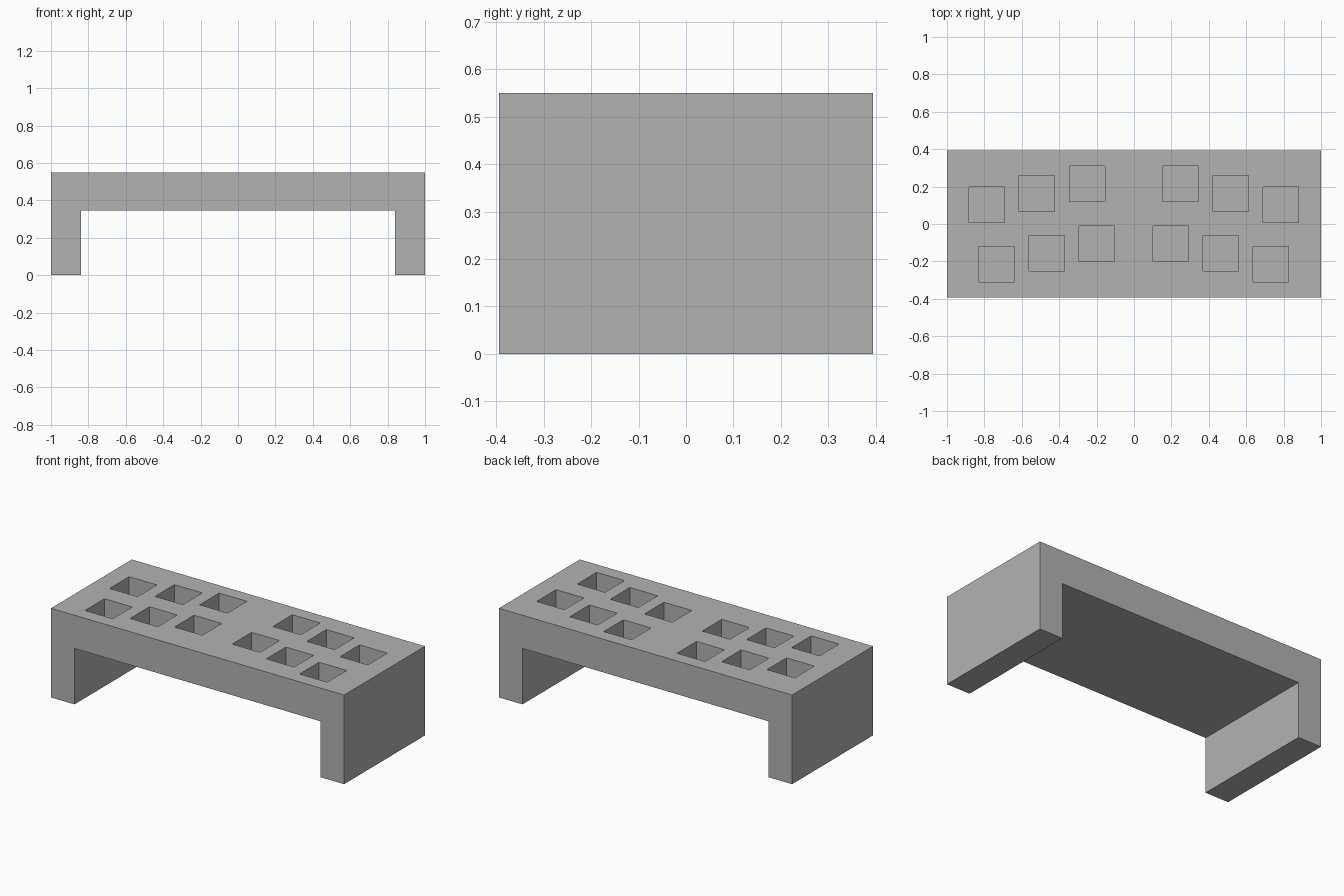
import bpy
import bmesh
from mathutils import Matrix, Vector

cube = bpy.data.objects.get("Cube")
if cube:
    bpy.data.objects.remove(cube, do_unlink=True)

HEIGHT, UNDERSIDE = 0.55, 0.345
HALF_DEPTH, LEG_INNER = 0.394, 0.84
POCKET, POCKET_DEPTH = 0.19, 0.16

grey = bpy.data.materials.new("plain grey")
grey.use_nodes = True
colour = (0.45, 0.45, 0.45, 1)
grey.diffuse_color = colour
grey.node_tree.nodes["Principled BSDF"].inputs["Base Color"].default_value = colour


def add_object(name, bm):
    bmesh.ops.recalc_face_normals(bm, faces=bm.faces)
    mesh = bpy.data.meshes.new(name)
    bm.to_mesh(mesh)
    bm.free()
    mesh.materials.append(grey)
    obj = bpy.data.objects.new(name, mesh)
    bpy.context.collection.objects.link(obj)
    return obj


# Bridge-shaped body: half profile mirrored, then extruded front to back
half = [(1, HEIGHT), (1, 0), (LEG_INNER, 0), (LEG_INNER, UNDERSIDE)]
outline = half + [(-x, z) for x, z in reversed(half)]
bm = bmesh.new()
front = bm.faces.new([bm.verts.new((x, -HALF_DEPTH, z)) for x, z in outline])
extruded = bmesh.ops.extrude_face_region(bm, geom=[front])["geom"]
bmesh.ops.translate(bm, verts=[v for v in extruded if isinstance(v, bmesh.types.BMVert)],
                    vec=(0, 2 * HALF_DEPTH, 0))
body = add_object("stand_body", bm)

# Square pockets in two staggered rows, mirrored left and right
rows = [[(0.25, 0.215), (0.518, 0.163), (0.786, 0.104)],
        [(0.197, -0.106), (0.465, -0.156), (0.732, -0.214)]]
bm = bmesh.new()
for row in rows:
    for x, y in row:
        for side in (-1, 1):
            centre = Vector((side * x - 0.001, y, HEIGHT))
            size = Matrix.Diagonal((POCKET, POCKET, 2 * POCKET_DEPTH, 1))
            bmesh.ops.create_cube(bm, size=1, matrix=Matrix.Translation(centre) @ size)
cutter = add_object("pocket_cutter", bm)
cutter.hide_render = True

# Cut the pockets and drop the cutter
cut = body.modifiers.new("pockets", "BOOLEAN")
cut.operation = "DIFFERENCE"
cut.solver = "EXACT"
cut.object = cutter
bpy.context.view_layer.objects.active = body
bpy.ops.object.modifier_apply(modifier=cut.name)
bpy.data.objects.remove(cutter, do_unlink=True)
